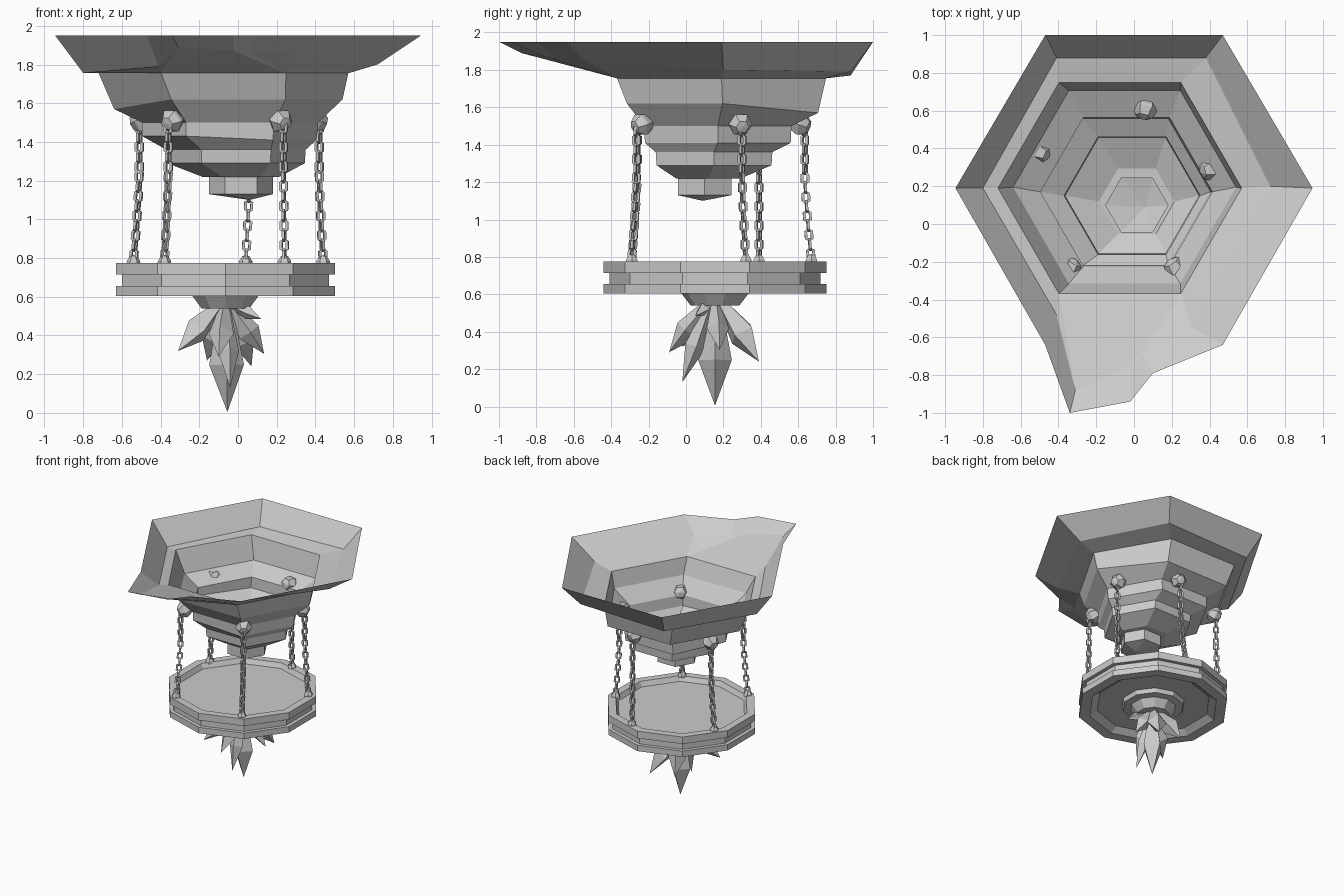
import bpy, bmesh
from math import sin, cos, pi, radians
from mathutils import Vector, Matrix

if "Cube" in bpy.data.objects:
    bpy.data.objects.remove(bpy.data.objects["Cube"])


def finish(bm, name):
    bmesh.ops.remove_doubles(bm, verts=bm.verts, dist=0.0001)
    bmesh.ops.recalc_face_normals(bm, faces=bm.faces)
    me = bpy.data.meshes.new(name)
    bm.to_mesh(me)
    bm.free()
    ob = bpy.data.objects.new(name, me)
    bpy.context.collection.objects.link(ob)
    return ob


def ngon(cx, cy, r, z, n=6, start=0.0, dz=None):
    return [Vector((cx + r * cos(start + 2 * pi * i / n),
                    cy + r * sin(start + 2 * pi * i / n),
                    z + (dz[i] if dz else 0))) for i in range(n)]


def loft(bm, rings):
    """Bridge rings of equal vertex count; a one-point ring makes a fan."""
    vs = [[bm.verts.new(p) for p in ring] for ring in rings]
    for a, b in zip(vs, vs[1:]):
        n = max(len(a), len(b))
        for i in range(n):
            j = (i + 1) % n
            f = []
            for v in (a[i % len(a)], a[j % len(a)], b[j % len(b)], b[i % len(b)]):
                if v not in f:
                    f.append(v)
            bm.faces.new(f)


# stepped hexagonal bowl, tiers shift slightly as they go down
bm = bmesh.new()
tiers = [ngon(-0.075, 0.19, 0.645, 1.755),
         ngon(-0.05, 0.195, 0.59, 1.57, dz=[.05, 0, 0, 0, .05, .05]),
         ngon(-0.04, 0.17, 0.455, 1.50),
         ngon(-0.045, 0.17, 0.45, 1.41, dz=[0, 0, 0, .02, .02, 0]),
         ngon(-0.01, 0.15, 0.36, 1.36),
         ngon(-0.01, 0.15, 0.355, 1.29),
         ngon(0.015, 0.12, 0.20, 1.22),
         ngon(0.015, 0.10, 0.165, 1.22),
         ngon(0.015, 0.10, 0.165, 1.13),
         [Vector((0.06, 0.09, 1.10))]]
loft(bm, tiers)
# flared rim with a ragged front edge
rim = [(.945, .19), (.47, 1), (-.47, 1), (-.945, .19), (-.47, -.64),
       (-.34, -1), (-.02, -.94), (.10, -.79), (.47, -.64)]
low = [(.72, .2, 1.80), (.38, .88, 1.79), (-.41, .88, 1.77), (-.80, .19, 1.757),
       (-.41, -.48, 1.79), (-.31, -.88, 1.89), (-.02, -.75, 1.87),
       (.05, -.70, 1.87), (.31, -.55, 1.86)]
rim = [Vector((x, y, 1.95)) for x, y in rim]
low = [Vector(p) for p in low]
loft(bm, [rim, low])
idx = [0, 1, 2, 3, 4, 4, 5, 5, 5]
for i in range(9):
    j = (i + 1) % 9
    pts = [low[i], low[j], tiers[0][idx[j]]]
    if idx[i] != idx[j]:
        pts.append(tiers[0][idx[i]])
    bm.faces.new([bm.verts.new(p) for p in pts])
finish(bm, "bowl")

# ten-sided plate with grooved edge and recessed top and bottom
PX, PY = -0.065, 0.155
prof = [(0, .735), (.51, .735), (.53, .775), (.595, .775), (.595, .715), (.563, .715),
        (.563, .655), (.595, .655), (.595, .605), (.51, .605), (.45, .645),
        (.25, .645), (.24, .61), (.18, .605), (.13, .54), (0, .54)]
bm = bmesh.new()
loft(bm, [ngon(PX, PY, r, z, 10, pi / 2) if r else [Vector((PX, PY, z))] for r, z in prof])
finish(bm, "plate")


def aligned(direction, at):
    q = Vector(direction).to_track_quat('Z', 'Y')
    return Matrix.Translation(at) @ q.to_matrix().to_4x4()


# hanging crystals: tip position, half width
crystals = [((-.055, .155, .005), .09), ((-.31, -.02, .32), .07), ((-.04, -.02, .13), .055),
            ((.07, .39, .24), .075), ((.135, .18, .305), .06), ((.12, .05, .485), .035),
            ((-.16, .38, .27), .07), ((-.10, -.09, .29), .065)]
bm = bmesh.new()
for k, (tip, w) in enumerate(crystals):
    tip = Vector(tip)
    root = Vector((PX, PY, 0.56)).lerp(Vector((tip.x, tip.y, .56)), 0.12)
    axis = tip - root
    L = axis.length
    m = aligned(axis, root)
    rings = [ngon(0, 0, w * .35, 0, 4), ngon(0, 0, w, L * .56, 4), [Vector((0, 0, L))]]
    loft(bm, [[m @ p for p in ring] for ring in rings])
finish(bm, "crystals")


def add_link(bm, center, direction, twist, hl, hw, t):
    """Six-sided chain link with a square section."""
    m = aligned(direction, center) @ Matrix.Rotation(twist, 4, 'Z')
    path = [(0, hl), (hw, hl * .6), (hw, -hl * .6), (0, -hl), (-hw, -hl * .6), (-hw, hl * .6)]
    rings = []
    for x, z in path:
        s = 1 - t / hw
        rings.append([m @ Vector(p) for p in
                      ((x, -t / 2, z), (x, t / 2, z), (x * s, t / 2, z * .7), (x * s, -t / 2, z * .7))])
    loft(bm, rings + [rings[0]])


# five knobs, chains and footings
balls = [(-.34, -.235), (.22, -.235), (.405, .29), (.06, .61), (-.50, .38)]
tops = [(-.36, -.26), (.235, -.265), (.42, .30), (.06, .635), (-.51, .39)]
feet = [(-.38, -.29), (.24, -.29), (.44, .32), (.04, .67), (-.54, .39)]
for k in range(5):
    b, a, f = Vector(balls[k]), Vector(tops[k]), Vector(feet[k])
    out = (b - Vector((-.05, .17))).normalized()
    # knob: faceted ball facing outward
    bm = bmesh.new()
    m = aligned((out.x, out.y, -0.35), (b.x, b.y, 1.51))
    knob = [(0, -.062), (.045, -.045), (.064, 0), (.064, .012), (.036, .05), (0, .055)]
    loft(bm, [[m @ p for p in (ngon(0, 0, r, z) if r else [Vector((0, 0, z))])]
              for r, z in knob])
    finish(bm, f"knob_{k + 1}")
    # chain curving outward toward the foot
    bm = bmesh.new()
    N = 14

    def at(t):
        e = max(0, (t - .35) / .65)
        p = a.lerp(f, e ** 1.4)
        return Vector((p.x, p.y, 1.50 - t * .71))
    for i in range(N):
        p, q = at(i / N), at((i + 1) / N)
        add_link(bm, (p + q) / 2, q - p, radians(25 + 90 * (i % 2)), .035, .023, .014)
    finish(bm, f"chain_{k + 1}")
    # footing on the plate rim
    bm = bmesh.new()
    loft(bm, [ngon(f.x, f.y, .036, .765), ngon(f.x, f.y, .034, .785),
              ngon(f.x, f.y, .018, .81), [Vector((f.x, f.y, .815))]])
    finish(bm, f"chain_foot_{k + 1}")
